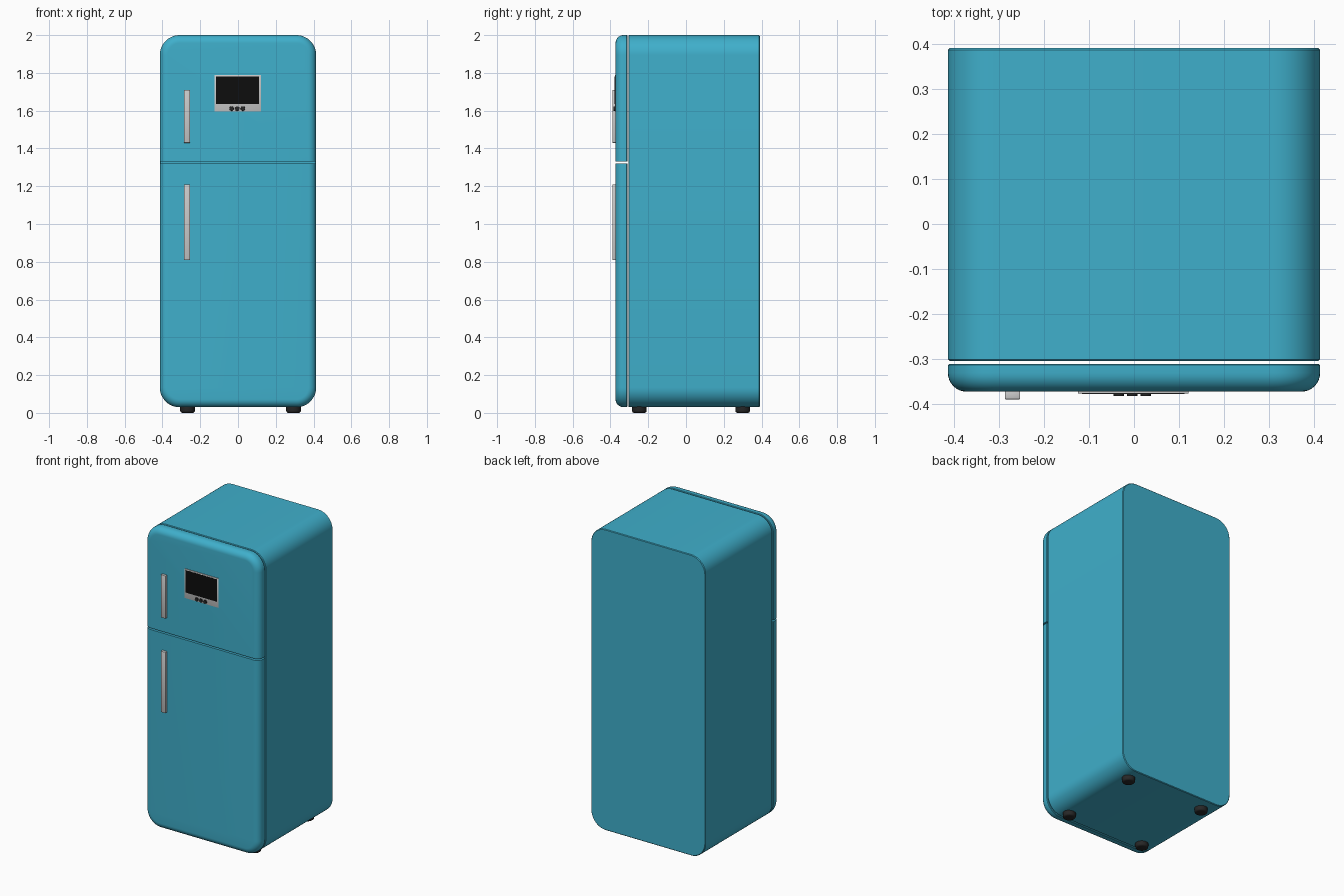
import bpy, bmesh
from math import sin, cos, pi
from mathutils import Vector, Matrix

if "Cube" in bpy.data.objects:
    bpy.data.objects.remove(bpy.data.objects["Cube"])


def material(name, rgb):
    m = bpy.data.materials.new(name)
    m.diffuse_color = (*rgb, 1)
    m.use_nodes = True
    m.node_tree.nodes["Principled BSDF"].inputs["Base Color"].default_value = m.diffuse_color
    return m


TEAL = material("teal_enamel", (0.05, 0.43, 0.60))
BLACK = material("black_glass", (0.004, 0.004, 0.004))
DARK = material("dark_rubber", (0.02, 0.02, 0.02))


def finish(bm, name, mat=None, angle=40):
    bmesh.ops.recalc_face_normals(bm, faces=bm.faces)
    me = bpy.data.meshes.new(name)
    bm.to_mesh(me)
    bm.free()
    ob = bpy.data.objects.new(name, me)
    bpy.context.collection.objects.link(ob)
    if mat:
        me.materials.append(mat)
    bpy.ops.object.select_all(action='DESELECT')
    ob.select_set(True)
    bpy.context.view_layer.objects.active = ob
    bpy.ops.object.shade_smooth_by_angle(angle=angle * pi / 180)
    return ob


def rounded_slab(rings, half_w=0.414, z0=0.03, z1=2.0, r=0.105, seg=12):
    """Stack of rounded rectangles in XZ, one per (y, inset) ring."""
    bm = bmesh.new()
    loops = []
    cz, hz = (z0 + z1) / 2, (z1 - z0) / 2
    for y, inset in rings:
        loop = []
        for q, (sx, sz) in enumerate([(1, 1), (-1, 1), (-1, -1), (1, -1)]):
            for i in range(seg + 1):
                a = (q + i / seg) * pi / 2
                loop.append(bm.verts.new((sx * (half_w - r) + (r - inset) * cos(a), y,
                                          cz + sz * (hz - r) + (r - inset) * sin(a))))
        loops.append(loop)
    n = len(loops[0])
    for a, b in zip(loops, loops[1:]):
        for i in range(n):
            bm.faces.new((a[i], a[(i + 1) % n], b[(i + 1) % n], b[i]))
    bm.faces.new(loops[0])
    bm.faces.new(loops[-1])
    return bm


def box(name, lo, hi, mat=None, bevel=0.0):
    lo, hi = Vector(lo), Vector(hi)
    bm = bmesh.new()
    bmesh.ops.create_cube(bm, size=1, matrix=Matrix.Translation((lo + hi) / 2)
                          @ Matrix.Diagonal((*(hi - lo), 1)))
    if bevel:
        bmesh.ops.bevel(bm, geom=bm.edges[:], offset=bevel, segments=2,
                        profile=0.5, affect='EDGES')
    return finish(bm, name, mat, 30)


# Cabinet
finish(rounded_slab([(-0.305, 0.004), (-0.301, 0), (0.387, 0), (0.391, 0.004)]),
       "cabinet", TEAL)

# Doors: one slab with a rounded front edge, cut at the split line
FRONT, R = -0.373, 0.042
door_rings = [(-0.311, 0.003), (-0.314, 0)]
door_rings += [(FRONT + R - R * sin(i * pi / 16), R - R * cos(i * pi / 16)) for i in range(9)]
for name, z, up in (("freezer_door", 1.331, -1), ("fridge_door", 1.321, 1)):
    bm = rounded_slab(door_rings)
    cut = bmesh.ops.bisect_plane(bm, geom=bm.verts[:] + bm.edges[:] + bm.faces[:],
                                 plane_co=(0, 0, z), plane_no=(0, 0, up), clear_outer=True)
    bmesh.ops.holes_fill(bm, edges=[e for e in bm.edges if e.is_boundary], sides=0)
    finish(bm, name, TEAL)

# Handles
for name, z0, z1 in (("freezer_handle", 1.43, 1.71), ("fridge_handle", 0.81, 1.21)):
    box(name, (-0.287, -0.39, z0), (-0.253, FRONT + 0.003, z1), bevel=0.002)

# Control panel with screen and three buttons
box("panel_frame", (-0.125, -0.377, 1.596), (0.121, FRONT + 0.003, 1.788), bevel=0.001)
box("panel_screen", (-0.116, -0.3782, 1.634), (0.112, -0.374, 1.780), BLACK)
for i in range(3):
    bm = bmesh.new()
    bmesh.ops.create_cone(bm, cap_ends=True, segments=24, radius1=0.0125, radius2=0.0115,
                          depth=0.009, matrix=Matrix.Translation((-0.034 + 0.03 * i, -0.3785, 1.611))
                          @ Matrix.Rotation(pi / 2, 4, 'X'))
    finish(bm, f"panel_button_{i + 1}", DARK)

# Feet
for sx, x in (("left", -0.267), ("right", 0.294)):
    for sy, y in (("front", -0.247), ("back", 0.30)):
        bm = bmesh.new()
        bmesh.ops.create_cone(bm, cap_ends=True, segments=32, radius1=0.039, radius2=0.039,
                              depth=0.035, matrix=Matrix.Translation((x, y, 0.0175)))
        rim = [e for e in bm.edges if all(v.co.z < 0.001 for v in e.verts)]
        bmesh.ops.bevel(bm, geom=rim, offset=0.012, segments=4, profile=0.5, affect='EDGES')
        finish(bm, f"{sy}_{sx}_foot", DARK)
